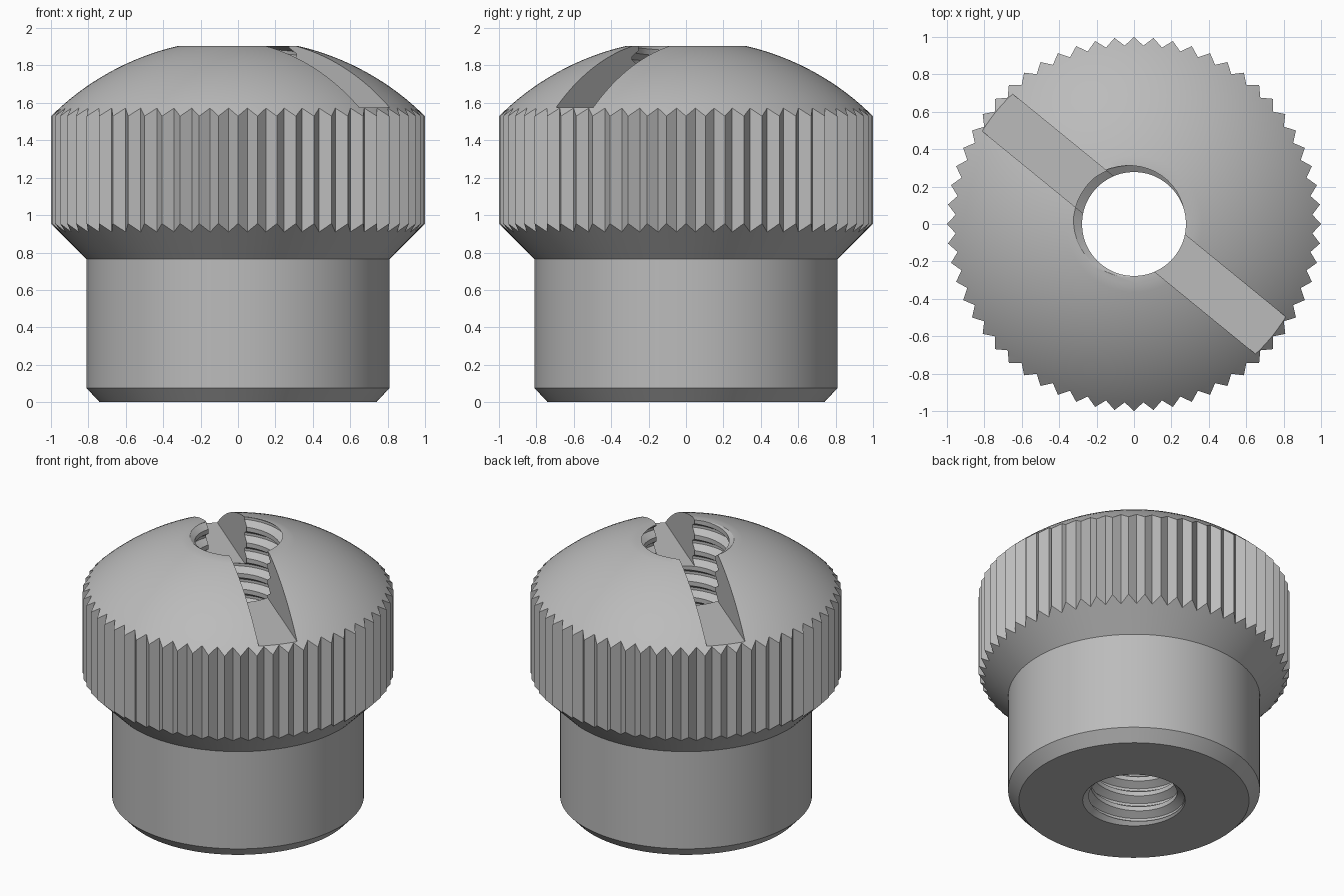
import bpy, bmesh
from math import sin, cos, pi, sqrt, radians
from mathutils import Matrix

if "Cube" in bpy.data.objects:
    bpy.data.objects.remove(bpy.data.objects["Cube"])

TEETH = 60
SEGMENTS = TEETH * 2
TOP = 1.905
DOME_CENTRE, DOME_RADIUS = 0.521, 1.42
VALLEY = 0.955
MINOR, MAJOR, PITCH = 0.278, 0.325, 0.111
SLOT_ANGLE = radians(-39.2)


def finish(name, bm):
    bmesh.ops.recalc_face_normals(bm, faces=bm.faces[:])
    mesh = bpy.data.meshes.new(name)
    bm.to_mesh(mesh)
    bm.free()
    ob = bpy.data.objects.new(name, mesh)
    bpy.context.collection.objects.link(ob)
    return ob


def dome_z(r):
    return DOME_CENTRE + sqrt(DOME_RADIUS ** 2 - r * r)


def cone_z(r):
    return r - 0.81 + 0.765


def make_body():
    """Turned body whose widest two rings alternate between ridge and valley."""
    def plain(r, z):
        return lambda i: (r, z)

    def knurl(surface):
        def point(i):
            r = VALLEY if i % 2 else 1.0
            return r, surface(r)
        return point

    rings = [plain(0.74, 0), plain(0.81, 0.075), plain(0.81, 0.765),
             plain(0.945, cone_z(0.945)), knurl(cone_z), knurl(dome_z)]
    steps = 14
    for k in range(steps + 1):
        r = 0.945 + (0.32 - 0.945) * k / steps
        rings.append(plain(r, dome_z(r)))

    bm = bmesh.new()
    loops = []
    for ring in rings:
        loop = []
        for i in range(SEGMENTS):
            r, z = ring(i)
            a = 2 * pi * i / SEGMENTS
            loop.append(bm.verts.new((r * cos(a), r * sin(a), z)))
        loops.append(loop)
    for low, high in zip(loops, loops[1:]):
        for i in range(SEGMENTS):
            j = (i + 1) % SEGMENTS
            bm.faces.new((low[i], low[j], high[j], high[i]))
    bm.faces.new(loops[0])
    bm.faces.new(loops[-1])
    return finish("knurled_thumb_nut", bm)


def make_thread_cutter(columns=48, turns=22):
    """Closed screw solid: a helical strip with a trapezoid thread profile."""
    profile = [(-0.08, MAJOR), (0.08, MAJOR), (0.36, MINOR), (0.64, MINOR)]
    n = len(profile)
    rows = n * turns
    start = TOP - 20 * PITCH
    bm = bmesh.new()
    grid = {}
    for i in range(columns):
        a = radians(150) + 2 * pi * i / columns
        for j in range(rows + 1 + (n if i == 0 else 0)):
            offset, r = profile[j % n]
            z = start + PITCH * (j // n + offset + i / columns)
            grid[i, j] = bm.verts.new((r * cos(a), r * sin(a), z))
    for j in range(rows + n + 1):
        if (0, j) in grid:
            grid[columns, j - n] = grid[0, j]
    for i in range(columns):
        for j in range(rows):
            bm.faces.new((grid[i, j], grid[i + 1, j],
                          grid[i + 1, j + 1], grid[i, j + 1]))
    # close both ends with a fan to a point on the axis
    tip_low = bm.verts.new((0, 0, start - 0.4))
    tip_high = bm.verts.new((0, 0, start + PITCH * turns + 0.6))
    for e in [e for e in bm.edges if len(e.link_faces) == 1]:
        tip = tip_low if e.verts[0].co.z < 1 else tip_high
        bm.faces.new((e.verts[0], e.verts[1], tip))
    return finish("thread_cutter", bm)


def make_chamfer_cutter():
    bm = bmesh.new()
    bmesh.ops.create_cone(bm, cap_ends=True, segments=96, radius1=0.38,
                          radius2=0.23, depth=0.15,
                          matrix=Matrix.Translation((0, 0, 0.025)))
    return finish("chamfer_cutter", bm)


def make_slot_cutter():
    bm = bmesh.new()
    matrix = (Matrix.Translation((0, 0, 1.575 + 0.3))
              @ Matrix.Rotation(SLOT_ANGLE, 4, "Z")
              @ Matrix.Diagonal((2.4, 0.256, 0.6, 1)))
    bmesh.ops.create_cube(bm, size=1, matrix=matrix)
    return finish("slot_cutter", bm)


# Body, then threaded bore, bore chamfer and screwdriver slot
body = make_body()
bpy.ops.object.select_all(action="DESELECT")
bpy.context.view_layer.objects.active = body
body.select_set(True)
for cutter in (make_thread_cutter(), make_chamfer_cutter(), make_slot_cutter()):
    cutter.hide_render = True
    cut = body.modifiers.new(cutter.name, "BOOLEAN")
    cut.operation = "DIFFERENCE"
    cut.solver = "EXACT"
    cut.object = cutter
    bpy.ops.object.modifier_apply(modifier=cut.name)
    bpy.data.objects.remove(cutter)

# Single metal grey
grey = bpy.data.materials.new("metal_grey")
grey.use_nodes = True
colour = (0.5, 0.5, 0.5, 1)
grey.diffuse_color = colour
grey.node_tree.nodes["Principled BSDF"].inputs["Base Color"].default_value = colour
body.data.materials.clear()
body.data.materials.append(grey)
for face in body.data.polygons:
    face.material_index = 0
bpy.ops.object.shade_smooth_by_angle(angle=radians(25))
